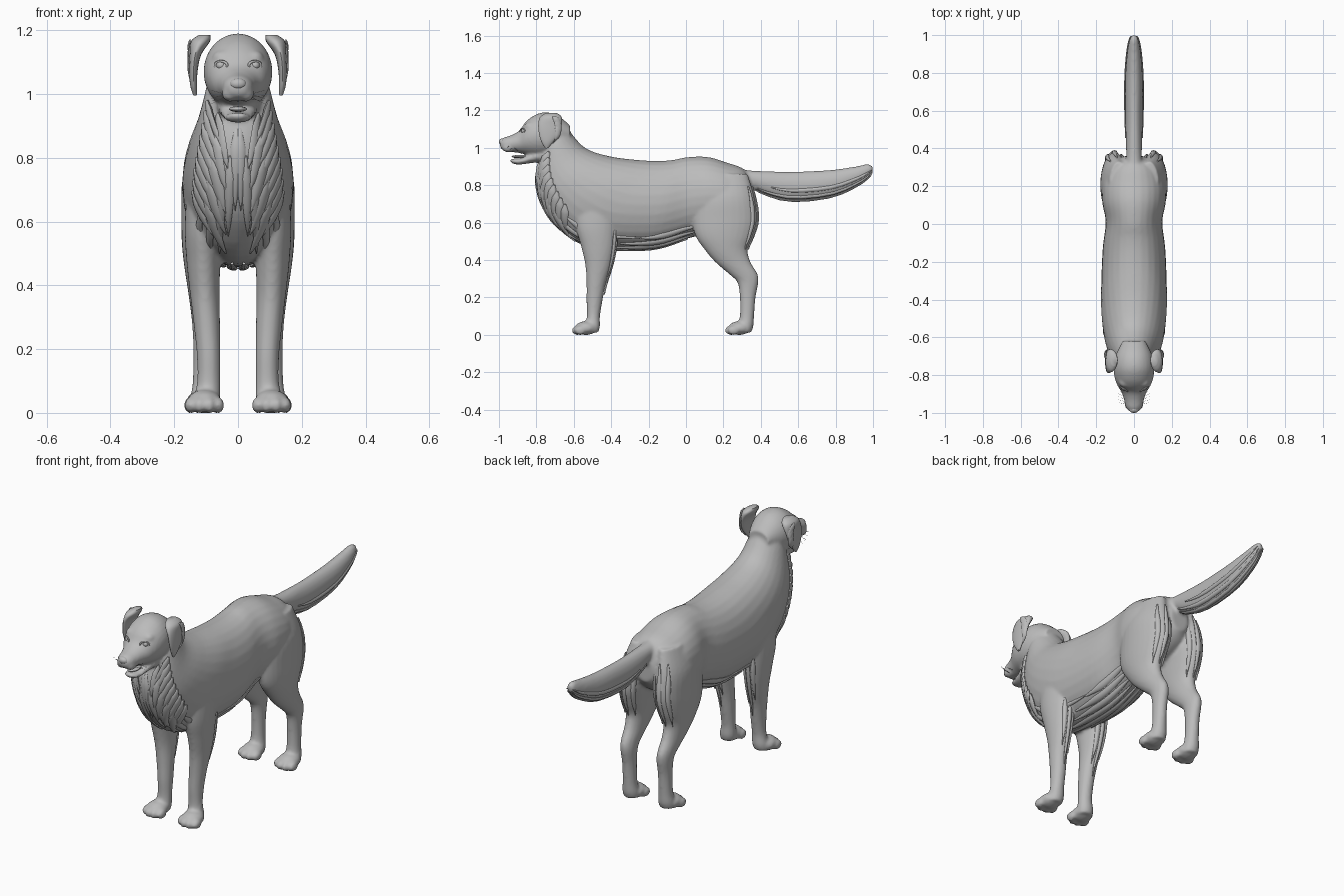
import bpy, bmesh, math
from mathutils import Vector, Matrix

if "Cube" in bpy.data.objects:
    bpy.data.objects.remove(bpy.data.objects["Cube"])

grey = bpy.data.materials.new("grey_fur")
grey.diffuse_color = (0.5, 0.5, 0.5, 1)
grey.use_nodes = True
grey.node_tree.nodes["Principled BSDF"].inputs["Base Color"].default_value = grey.diffuse_color

# Sections: (y, z of back/top edge, y, z of front/bottom edge, half width, centre x)
TORSO = [(-.63, 1.10, -.78, .94, .098, 0), (-.54, 1.00, -.80, .83, .125, 0),
         (-.41, .955, -.77, .70, .155, 0), (-.26, .935, -.69, .575, .172, 0),
         (-.15, .93, -.53, .475, .174, 0), (-.07, .935, -.20, .46, .166, 0),
         (.01, .95, .01, .515, .15, 0), (.12, .95, .11, .54, .168, 0),
         (.22, .92, .22, .57, .165, 0), (.31, .885, .31, .62, .125, 0),
         (.36, .81, .36, .68, .05, 0)]
HEAD = [(-.62, 1.12, -.62, 1.03, .06, 0), (-.69, 1.175, -.70, .97, .097, 0),
        (-.76, 1.19, -.76, .95, .108, 0), (-.82, 1.168, -.82, .955, .101, 0),
        (-.86, 1.135, -.86, .965, .085, 0), (-.89, 1.093, -.89, .972, .066, 0),
        (-.93, 1.069, -.93, .977, .053, 0), (-.97, 1.056, -.97, .983, .043, 0),
        (-.995, 1.042, -.993, 1.0, .024, 0)]
JAW = [(-.76, 1.0, -.76, .925, .07, 0), (-.83, .972, -.83, .918, .056, 0),
       (-.88, .946, -.88, .911, .045, 0), (-.92, .942, -.92, .913, .034, 0),
       (-.94, .942, -.94, .926, .016, 0)]
FRONT_LEG = [(-.35, .72, -.60, .72, .065, .095), (-.37, .58, -.59, .58, .06, .107),
             (-.38, .47, -.56, .47, .053, .108), (-.40, .37, -.538, .37, .046, .104),
             (-.43, .27, -.532, .27, .041, .097), (-.447, .18, -.532, .18, .037, .092),
             (-.46, .10, -.53, .10, .036, .092), (-.46, .045, -.54, .045, .042, .097),
             (-.47, .012, -.55, .012, .04, .10)]
HIND_LEG = [(.33, .86, .08, .86, .05, .08), (.365, .74, .05, .74, .075, .098),
            (.38, .62, .035, .62, .074, .104), (.358, .53, .05, .53, .066, .11),
            (.33, .455, .10, .455, .056, .112), (.345, .39, .155, .39, .046, .112),
            (.382, .325, .23, .325, .039, .11), (.387, .28, .275, .28, .036, .108),
            (.372, .20, .288, .20, .033, .107), (.364, .10, .288, .10, .035, .107),
            (.36, .045, .275, .045, .042, .107), (.348, .012, .27, .012, .04, .107)]
TAIL = [(.24, .90, .26, .82, .06, 0), (.33, .88, .33, .80, .042, 0),
        (.45, .874, .42, .752, .043, 0), (.58, .872, .57, .717, .046, 0),
        (.76, .88, .78, .739, .046, 0), (.89, .897, .92, .80, .036, 0),
        (.97, .912, .985, .85, .023, 0), (1.0, .90, 1.0, .88, .01, 0)]
EAR = [(-.69, 1.185, -.75, 1.185, .018, .105), (-.665, 1.165, -.78, 1.165, .03, .118),
       (-.665, 1.12, -.79, 1.125, .018, .134), (-.68, 1.07, -.785, 1.07, .013, .14),
       (-.71, 1.03, -.77, 1.025, .011, .139), (-.735, 1.0, -.75, .995, .006, .135)]


def section(secs, t):
    """Catmull-Rom blend of the section list at position t."""
    i = min(max(int(t), 0), len(secs) - 2)
    f = t - i
    p = [Vector(secs[min(max(k, 0), len(secs) - 1)]) for k in range(i - 1, i + 3)]
    return (p[1] * 2 + (p[2] - p[0]) * f + (p[0] * 2 - p[1] * 5 + p[2] * 4 - p[3]) * f * f
            + (p[1] * 3 - p[0] - p[2] * 3 + p[3]) * f ** 3) / 2


def surf(secs, t, deg):
    """Point and outward normal on a lofted part."""
    ya, za, yb, zb, rx, cx = section(secs, t)
    a = math.radians(deg)
    half = Vector((0, ya - yb, za - zb)) / 2
    p = Vector((cx, (ya + yb) / 2, (za + zb) / 2))
    p += Vector((rx * math.cos(a), 0, 0)) + half * math.sin(a)
    n = Vector((math.cos(a) / rx, 0, 0)) + half.normalized() * math.sin(a) / half.length
    return p, n.normalized()


def skin(bm, rings):
    """Closed tube through rings of points."""
    vs = [[bm.verts.new(p) for p in r] for r in rings]
    n = len(vs[0])
    fs = [bm.faces.new((a[k], a[(k + 1) % n], b[(k + 1) % n], b[k]))
          for a, b in zip(vs, vs[1:]) for k in range(n)]
    fs += [bm.faces.new(vs[0]), bm.faces.new(vs[-1])]
    bmesh.ops.recalc_face_normals(bm, faces=fs)


def loft(bm, secs, side=1, steps=5, n=28):
    count = (len(secs) - 1) * steps
    skin(bm, [[surf(secs, i / steps, 360 * k / n)[0] * Vector((1, 1, 1)) if side > 0 else
               Matrix.Scale(-1, 3, (1, 0, 0)) @ surf(secs, i / steps, 360 * k / n)[0]
               for k in range(n)] for i in range(count + 1)]
         if side < 0 else
         [[surf(secs, i / steps, 360 * k / n)[0] for k in range(n)] for i in range(count + 1)])


def lock(bm, secs, t0, a0, t1, a1, w, lift=.002, thick=.008, n=12):
    """Tapered tuft of fur that follows a lofted part."""
    rings = []
    for i in range(n + 1):
        u = i / n
        at = lambda v: surf(secs, t0 + (t1 - t0) * v, a0 + (a1 - a0) * v)
        p, nor = at(u)
        d = (at(u + .02)[0] - at(u - .02)[0]).normalized()
        s = nor.cross(d).normalized()
        k = min(1, .25 + 3 * u) * (1 - u ** 3) + .03
        rings.append([p + s * w * k * math.cos(q * math.pi / 4)
                      + nor * (lift + thick * (.4 + .6 * k) * math.sin(q * math.pi / 4))
                      for q in range(8)])
    skin(bm, rings)


def ball(bm, c, r):
    bmesh.ops.create_icosphere(bm, subdivisions=3, radius=1,
                               matrix=Matrix.Translation(c) @ Matrix.Diagonal((*r, 1)))


def finish(name, bm, mirror=False, angle=50):
    me = bpy.data.meshes.new(name)
    bm.to_mesh(me)
    bm.free()
    me.materials.append(grey)
    ob = bpy.data.objects.new(name, me)
    bpy.context.collection.objects.link(ob)
    for o in bpy.context.selected_objects:
        o.select_set(False)
    ob.select_set(True)
    bpy.context.view_layer.objects.active = ob
    bpy.ops.object.shade_smooth_by_angle(angle=math.radians(angle))
    if mirror:
        m = ob.modifiers.new("mirror", 'MIRROR')
        m.use_mirror_merge = False
    return ob


# Body: torso, head, jaw, legs, paws and tail fused into one skin
bm = bmesh.new()
for part in (TORSO, HEAD, JAW, TAIL):
    loft(bm, part)
for side in (1, -1):
    loft(bm, FRONT_LEG, side)
    loft(bm, HIND_LEG, side)
    for x, y in ((.105, -.535), (.108, .285)):
        ball(bm, (side * x, y, .036), (.054, .06, .037))
        for dx, dy in ((-.043, .015), (-.016, 0), (.016, 0), (.043, .015)):
            ball(bm, (side * (x + dx), y - .045 + dy, .024), (.019, .032, .025))
    ball(bm, (side * .05, -.835, 1.115), (.03, .03, .022))   # brow
    ball(bm, (side * .025, -.95, 1.0), (.026, .035, .024))   # lip
body = finish("body", bm, angle=180)
r = body.modifiers.new("fuse", 'REMESH')
r.mode, r.voxel_size, r.use_smooth_shade = 'VOXEL', .0085, True
s = body.modifiers.new("soften", 'SMOOTH')
s.factor, s.iterations = .5, 4

# Ears with tufts behind them
bm = bmesh.new()
loft(bm, EAR, steps=4, n=20)
for t0, t1, a in ((.9, 2.6, 40), (1.3, 3.3, 50), (1.8, 4.2, 60)):
    lock(bm, EAR, t0, a - 30, t1, a + 35, .016, .004, .006)
finish("ears", bm, True)

# Ruff: layered tufts sweeping from the neck sides to the chest
bm = bmesh.new()
for row in range(9):
    t = .15 + row * .3
    lock(bm, TORSO, t, -22 - row * 1.5, t + .75, -66, .024, .004, .010)
for row in range(5):
    t = .2 + row * .55
    lock(bm, TORSO, t, -52, t + 1.3, -78, .022, .004, .009)
finish("ruff", bm, True)

# Long tufts down the chest and along the belly
bm = bmesh.new()
for a, t0 in ((-87, .5), (-80, 1.2), (-71, 1.8), (-60, 2.4), (-47, 2.9)):
    lock(bm, TORSO, t0, a, t0 + 2.0, a, .017, .002, .008)
for a, t0, t1 in ((-84, 4.1, 6.0), (-72, 4.4, 6.2), (-60, 4.5, 6.4), (-48, 4.8, 6.5)):
    lock(bm, TORSO, t0, a, t1, a, .018, .003, .009)
finish("chest_and_belly_tufts", bm, True)

# Feathering on the backs of the legs
bm = bmesh.new()
for a in (60, 90, 120):
    lock(bm, HIND_LEG, .6, a, 4.0, a, .014, .003, .008)
for a, t1 in ((65, 3.6), (90, 4.6), (115, 3.9)):
    lock(bm, FRONT_LEG, 1.0, a, t1, a, .012, .004, .008)
finish("leg_feathering", bm, True)

# Feathering under the tail
bm = bmesh.new()
for a, t0 in ((-80, 1.3), (-50, 1.6), (-18, 2.2)):
    lock(bm, TAIL, t0, a, 6.5, a, .011, .002, .006)
finish("tail_feathering", bm, True)

# Eyes with lids
bm = bmesh.new()
ball(bm, (.053, -.866, 1.09), (.015, .015, .014))
skin_ring = [[Vector((.053 + (.019 + .004 * math.cos(q)) * math.cos(p),
                      -.874 + .004 * math.sin(q) + .012 * math.cos(p),
                      1.09 + (.013 + .004 * math.cos(q)) * math.sin(p)))
              for q in [k * math.tau / 8 for k in range(8)]]
             for p in [k * math.tau / 24 for k in range(25)]]
skin(bm, skin_ring)
finish("eyes", bm, True)

# Nose, tongue
bm = bmesh.new()
ball(bm, (0, -.982, 1.032), (.026, .018, .018))
finish("nose", bm)
bm = bmesh.new()
ball(bm, (0, -.885, .953), (.028, .048, .009))
finish("tongue", bm)

# Whiskers
bm = bmesh.new()
for i in range(5):
    b = Vector((.04, -.955 + .012 * i, 1.0 - .008 * (i % 3)))
    tip = b + Vector((.045, .01 + .004 * i, .012 - .009 * i))
    skin(bm, [[c + Vector((0, w * math.cos(k * 2.094), w * math.sin(k * 2.094)))
               for k in range(3)] for c, w in ((b, .0012), (tip, .0004))])
finish("whiskers", bm, True)
